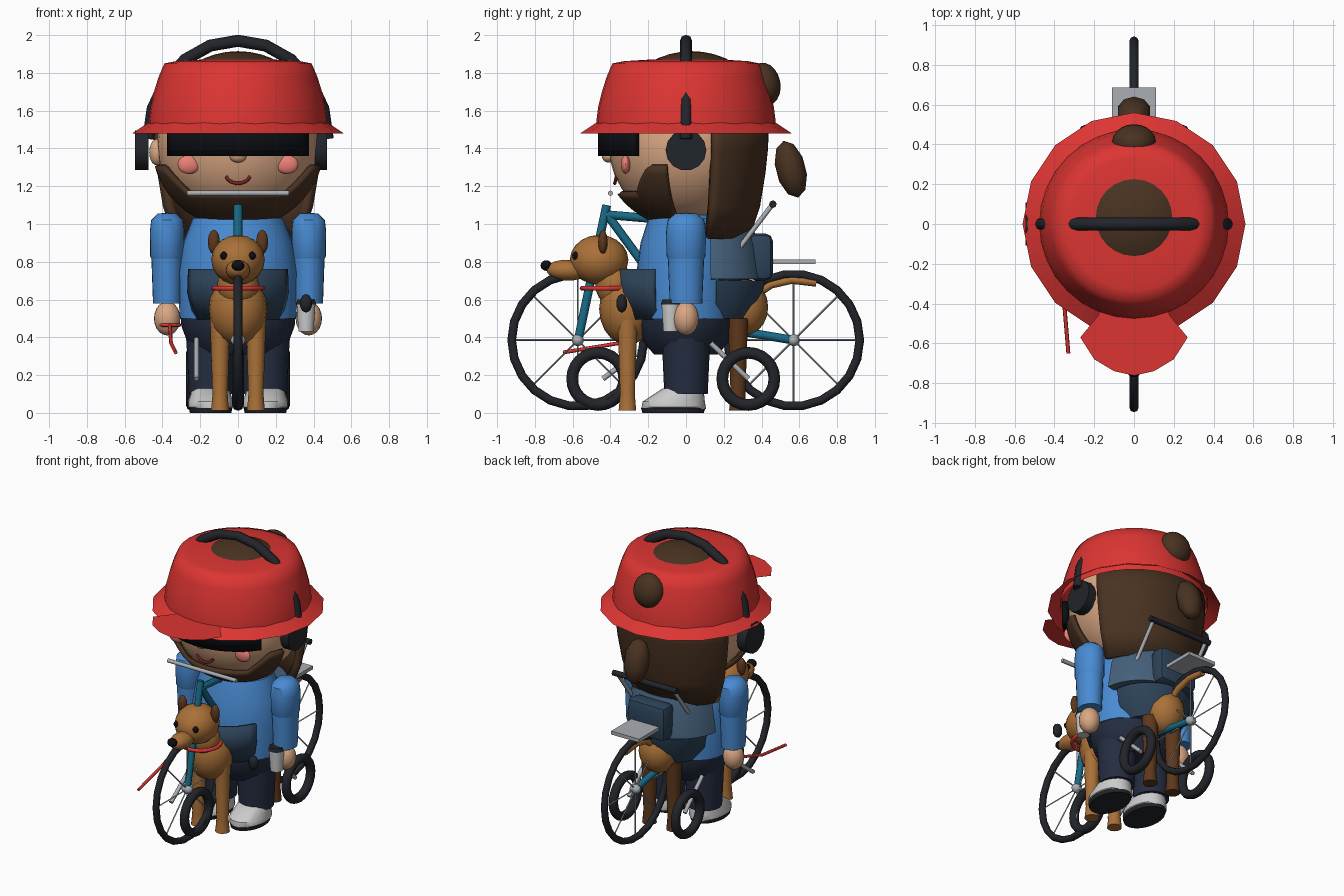
import bpy, bmesh
from math import sin, cos, pi, radians, sqrt
from mathutils import Vector, Matrix

if "Cube" in bpy.data.objects:
    bpy.data.objects.remove(bpy.data.objects["Cube"])

# display colours, converted to linear in finish()
COL = dict(red=(.86, .22, .21), hair=(.29, .21, .15), dark=(.15, .16, .18), black=(.08, .085, .10),
           skin=(.85, .65, .51), pink=(.92, .50, .46), lips=(.48, .15, .15), shirt=(.29, .54, .82),
           pants=(.16, .19, .26), white=(.88, .88, .88), slate=(.28, .38, .48), slate2=(.19, .27, .35),
           teal=(.12, .42, .53), dog=(.66, .44, .23), dogdark=(.37, .23, .13), grey=(.66, .68, .70))
MATS = {}


def finish(o, col, angle=40):
    if col not in MATS:
        MATS[col] = bpy.data.materials.new(col)
        MATS[col].diffuse_color = (*[c ** 2.2 for c in COL[col]], 1)
    o.data.materials.append(MATS[col])
    bpy.ops.object.select_all(action='DESELECT')
    o.select_set(True)
    bpy.context.view_layer.objects.active = o
    if o.type == 'CURVE':
        bpy.ops.object.convert(target='MESH')
    bpy.ops.object.shade_smooth_by_angle(angle=radians(angle))
    return bpy.context.view_layer.objects.active


def add(name, bm, col, angle=40):
    bmesh.ops.recalc_face_normals(bm, faces=bm.faces)
    me = bpy.data.meshes.new(name)
    bm.to_mesh(me)
    o = bpy.data.objects.new(name, me)
    bpy.context.collection.objects.link(o)
    return finish(o, col, angle)


def ball(name, c, r, col, rx=0, seg=20):
    bm = bmesh.new()
    bmesh.ops.create_uvsphere(bm, u_segments=seg, v_segments=seg // 2, radius=1,
        matrix=Matrix.Translation(c) @ Matrix.Rotation(rx, 4, 'X') @ Matrix.Diagonal((*r, 1)))
    return add(name, bm, col)


def box(name, lo, hi, col, bev=.03):
    bm = bmesh.new()
    lo, hi = Vector(lo), Vector(hi)
    bmesh.ops.create_cube(bm, size=1, matrix=Matrix.Translation((lo + hi) / 2) @ Matrix.Diagonal((*(hi - lo), 1)))
    if bev:
        bmesh.ops.bevel(bm, geom=bm.edges[:], offset=bev, segments=2, affect='EDGES', profile=.5)
    return add(name, bm, col)


def tube(name, pts, r, col, res=2):
    cu = bpy.data.curves.new(name, 'CURVE')
    cu.dimensions, cu.bevel_depth, cu.bevel_resolution, cu.use_fill_caps = '3D', r, res, True
    sp = cu.splines.new('POLY')
    sp.points.add(len(pts) - 1)
    for p, q in zip(sp.points, pts):
        p.co = (*q, 1)
    o = bpy.data.objects.new(name, cu)
    bpy.context.collection.objects.link(o)
    return finish(o, col, 60)


def surf(name, f, nu, nv, col, thick=0, angle=40):
    """Skin a grid of points f(u, v) with u, v in 0..1."""
    bm = bmesh.new()
    g = [[bm.verts.new(f(i / nu, j / nv)) for j in range(nv + 1)] for i in range(nu + 1)]
    for i in range(nu):
        for j in range(nv):
            bm.faces.new((g[i][j], g[i + 1][j], g[i + 1][j + 1], g[i][j + 1]))
    bmesh.ops.remove_doubles(bm, verts=bm.verts[:], dist=1e-4)
    o = add(name, bm, col, angle)
    if thick:
        m = o.modifiers.new('thickness', 'SOLIDIFY')
        m.thickness, m.offset = thick, 0
    return o


def lathe(name, prof, col, c=(0, 0, 0), sy=1, n=24, a0=0, a1=360, thick=0, angle=40):
    def f(u, v):
        a = radians(a0 + (a1 - a0) * u)
        r, z = prof[round(v * (len(prof) - 1))]
        return c[0] + r * cos(a), c[1] + sy * r * sin(a), c[2] + z
    return surf(name, f, n, len(prof) - 1, col, thick, angle)


def ring(name, c, R, r, col, axis='X', n=24, m=8):
    def f(u, v):
        a, b = 2 * pi * u, 2 * pi * v
        p, q, h = (R + r * cos(b)) * cos(a), (R + r * cos(b)) * sin(a), r * sin(b)
        return Vector(c) + Vector((h, p, q) if axis == 'X' else (p, q, h))
    return surf(name, f, n, m, col, angle=60)


# head and face
ball('head', (0, 0, 1.42), (.43, .41, .42), 'skin', seg=32)
ball('nose', (0, -.41, 1.36), (.045, .035, .035), 'skin')
for s in (-1, 1):
    ball('ear', (s * .43, -.02, 1.38), (.04, .05, .07), 'skin')
    ball('cheek', (s * .26, -.32, 1.315), (.06, .025, .05), 'pink')
tube('mouth', [(.065 * cos(a), -.365 + .012 * sin(a), 1.265 + .05 * sin(a)) for a in [radians(195 + 15 * i) for i in range(11)]], .009, 'lips')


# beard shell following the jaw
def beard(u, v):
    d = -76 + 152 * u
    top = 1.165 + .145 * min(1, max(0, (abs(d) - 44) / 18))
    z = top + (1.0 - top) * v
    r = sqrt(max(0, 1 - ((z - 1.42) / .43) ** 2))
    return .455 * r * sin(radians(d)), -.435 * r * cos(radians(d)), z


surf('beard', beard, 38, 8, 'hair', .03)

# goggles wrapped around the eyes
surf('goggles', lambda u, v: (.445 * sin(radians(-54 + 108 * u)), -.445 * cos(radians(-54 + 108 * u)), 1.36 + .15 * v),
     16, 1, 'black', .04)

# hair
lathe('back_hair', [(.45, 1.54), (.445, 1.4), (.43, 1.27), (.40, 1.1), (.34, .93)], 'hair', sy=.92, a0=20, a1=160, thick=.05)
lathe('hair_crown', [(.43 * cos(radians(a)), 1.5 + .415 * sin(radians(a))) for a in range(10, 91, 8)], 'hair', (0, .03, 0))
ball('upper_bun', (0, .415, 1.74), (.11, .085, .115), 'hair', .2)
ball('ponytail', (0, .555, 1.29), (.09, .08, .155), 'hair', .25, 10)

# hat with wide brim and flat visor
lathe('hat_brim', [(.56, 1.48), (.47, 1.54)], 'red', n=16)
lathe('hat_dome', [(.478, 1.49), (.474, 1.55), (.465, 1.62), (.445, 1.7), (.42, 1.78), (.39, 1.85), (.33, 1.862), (.2, 1.87), (0, 1.874)],
      'red', n=32, angle=85)
bm = bmesh.new()
half = [(.1, -.74), (.2, -.68), (.27, -.57), (.18, -.46), (.16, -.40)]
bm.faces.new([bm.verts.new((x, y, 1.54)) for x, y in [(0, -.762)] + half + [(-x, y) for x, y in half[::-1]]])
add('visor', bm, 'red')

# headphones
tube('headband', [(.475 * cos(pi * i / 10), 0, 1.45 + .52 * sin(pi * i / 10)) for i in range(11)], .032, 'dark')
for x in (-.51, .435):
    tube('ear_cup', [(x - .035, 0, 1.39), (x + .035, 0, 1.39)], .108, 'dark', 5)

# body
lathe('torso', [(0, 1.07), (.17, 1.065), (.24, 1.03), (.29, .9), (.315, .75), (.31, .5), (0, .5)], 'shirt', sy=.83, n=32)
lathe('hips', [(0, .53), (.305, .52), (.30, .46), (.27, .38), (.2, .31), (0, .31)], 'pants', sy=.85)
for s in (-1, 1):
    x = s * .145
    lathe('leg', [(0, .4), (.13, .4), (.125, .32), (.115, .1), (0, .1)], 'pants', (x, 0, 0))
    surf('shoe', lambda u, v: (x + .12 * [.85, 1, 1, .8, 0][round(v * 4)] * cos(2 * pi * u),
                               -.065 + (.17 if v < .7 else .15) * [1, 1, .97, .72, 0][round(v * 4)] * sin(2 * pi * u)
                               + [0, 0, 0, .05, .06][round(v * 4)], [.02, .03, .06, .13, .13][round(v * 4)]), 24, 4, 'white')
    lathe('sole', [(0, .025), (.115, .025), (.11, 0), (0, 0)], 'dark', (x, -.068, 0), sy=1.48)
    x = s * .375
    lathe('upper_sleeve', [(0, 1.06), (.05, 1.055), (.085, 1.02), (.092, .96), (.09, .83), (.07, .79), (0, .79)], 'shirt', (x, 0, 0), sy=1.15)
    lathe('lower_sleeve', [(0, .86), (.085, .86), (.075, .58), (0, .58)], 'shirt', (x, 0, 0), sy=1.15)
    ball('hand', (x, 0, .5), (.07, .068, .09), 'skin')

# mug and small charm
lathe('mug', [(0, .43), (.04, .43), (.05, .58), (0, .58)], 'white', (.36, -.08, 0))
lathe('mug_lid', [(0, .575), (.053, .575), (.045, .6), (0, .6)], 'dark', (.36, -.08, 0))
ball('charm', (.36, -.34, .58), (.035, .03, .05), 'dark', seg=10)

# apron pouch in front, rounded pack and pockets behind
lathe('front_pouch', [(.285, .76), (.29, .64), (.25, .5)], 'slate2', sy=1.22, n=14, a0=208, a1=332, thick=.03)
lathe('backpack', [(0, .98), (.27, .97), (.3, .9), (.33, .71), (0, .69)], 'slate', (0, .11, 0), sy=.92, n=18, a0=4, a1=176)
box('back_pocket', (-.15, .33, .70), (.15, .46, .95), 'slate2', .04)
lathe('lower_pocket', [(0, .7), (.28, .7), (.26, .6), (.2, .5), (0, .5)], 'slate2', (0, .14, 0), n=14, a0=4, a1=176)

# bicycle wheels
for y in (-.573, .57):
    ring('tyre', (0, y, .385), .35, .023, 'dark', n=22)
    ball('hub', (0, y, .385), (.04, .032, .032), 'grey', seg=12)
    for i in range(4):
        d = Vector((0, cos(pi * i / 4), sin(pi * i / 4))) * .345
        c = Vector((0, y, .385))
        tube('spokes', [c - d, c + d], .005, 'grey', 0)
for x, y in ((0, -.465), (.245, .33), (-.245, .33)):
    ring('small_wheel', (x, y, .18), .138, .031, 'dark')

# bicycle frame
for name, a, b in (('fork', (-.57, .39), (-.42, 1.1)), ('top_tube', (-.43, 1.05), (.16, 1.0)),
                   ('down_tube', (-.41, 1.04), (0, .48)), ('seat_tube', (0, .48), (.2, .8)),
                   ('chain_stay', (0, .48), (.57, .385))):
    tube(name, [(0, *a), (0, *b)], .023, 'teal')
tube('handlebar', [(-.27, -.4, 1.163), (.27, -.4, 1.163)], .014, 'grey')
box('rear_rack', (-.11, .43, .787), (.11, .685, .812), 'grey', 0)
tube('push_bar', [(-.25, .46, 1.105), (.25, .46, 1.105)], .02, 'dark')
for s in (-1, 1):
    tube('push_bar_arm', [(s * .22, .28, .87), (s * .22, .455, 1.1)], .013, 'grey')
    tube('wheel_strut', [(s * .22, .13, .37), (s * .22, .33, .18)], .014, 'grey')
tube('pedal_arm', [(-.22, -.44, .18), (-.22, -.16, .39)], .014, 'grey')

# dog
ball('dog_head', (0, -.46, .81), (.142, .155, .132), 'dog')
ball('dog_muzzle', (0, -.63, .755), (.065, .11, .055), 'dog', -.05)
ball('dog_nose', (0, -.74, .78), (.034, .03, .028), 'black')
ball('dog_chest', (0, -.31, .55), (.155, .15, .19), 'dog')
ball('dog_neck', (0, -.38, .68), (.11, .1, .12), 'dog')
ball('dog_body', (0, .03, .54), (.14, .4, .13), 'dog')
ball('dog_rump', (0, .31, .56), (.13, .125, .15), 'dog')
tube('dog_tail', [(0, .36, .62), (0, .45, .68), (0, .56, .705), (0, .69, .69)], .022, 'dog')
for s in (-1, 1):
    ball('dog_eye', (s * .075, -.585, .832), (.02, .018, .022), 'black', seg=12)
    ball('dog_ear', (s * .128, -.44, .905), (.032, .025, .065), 'dogdark', seg=12)
    for y, h, col in ((-.31, .55, 'dog'), (.275, .5, 'dogdark')):
        lathe('dog_leg', [(0, .012), (.048, .012), (.044, .05), (.04, .1), (.055, h), (0, h)], col, (s * .095, y, 0), n=14)
ring('collar', (0, -.42, .66), .13, .013, 'red', 'Z')

# leash held in the hand
ring('leash_loop', (-.36, -.03, .465), .05, .009, 'red', 'Z')
tube('leash', [(-.36, -.08, .46), (-.355, -.35, .37), (-.33, -.65, .32)], .01, 'red')

for m in bpy.data.materials:
    if m.users and not m.is_grease_pencil:
        m.use_nodes = True
        m.node_tree.nodes["Principled BSDF"].inputs["Base Color"].default_value = m.diffuse_color
